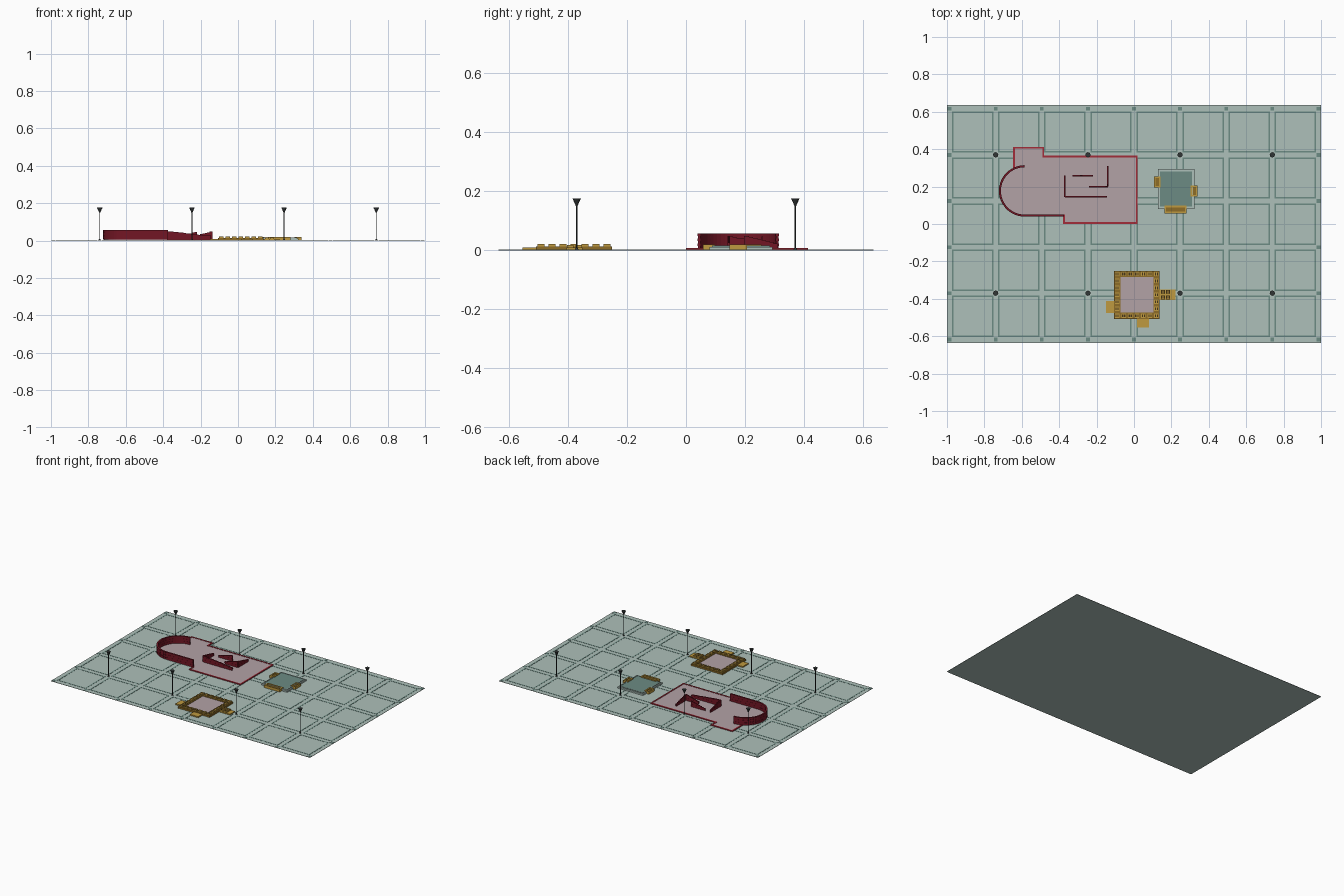
import bpy, bmesh
from math import sin, cos, pi, radians, hypot, atan2
from mathutils import Matrix, Vector

if "Cube" in bpy.data.objects:
    bpy.data.objects.remove(bpy.data.objects["Cube"])


def material(name, r, g, b):
    m = bpy.data.materials.new(name)
    m.use_nodes = True
    m.diffuse_color = (r, g, b, 1)
    m.node_tree.nodes["Principled BSDF"].inputs["Base Color"].default_value = (r, g, b, 1)
    return m


PALE = material("pale green paving", 0.42, 0.53, 0.49)
TEAL = material("dull teal", 0.15, 0.26, 0.23)
PINK = material("dusty pink floor", 0.45, 0.36, 0.38)
RED = material("kerb red", 0.36, 0.025, 0.04)
WINE = material("wine red brick", 0.17, 0.008, 0.018)
GOLD = material("gold stone", 0.52, 0.32, 0.05)
BROWN = material("dark gold", 0.27, 0.15, 0.02)
SHADE = material("brown opening", 0.06, 0.035, 0.01)
IRON = material("dark iron", 0.03, 0.035, 0.035)


def box(bm, x0, x1, y0, y1, z0, z1, mat=0):
    """Axis-aligned block given by its limits."""
    size = Matrix.Diagonal((x1 - x0, y1 - y0, z1 - z0, 1))
    place = Matrix.Translation(((x0 + x1) / 2, (y0 + y1) / 2, (z0 + z1) / 2))
    made = bmesh.ops.create_cube(bm, size=1, matrix=place @ size)
    for f in {f for v in made["verts"] for f in v.link_faces}:
        f.material_index = mat


def finish(name, bm, *mats):
    mesh = bpy.data.meshes.new(name)
    bm.to_mesh(mesh)
    bm.free()
    for m in mats:
        mesh.materials.append(m)
    obj = bpy.data.objects.new(name, mesh)
    bpy.context.collection.objects.link(obj)
    return obj


def slab(name, points, z0, z1, mat):
    """Flat plate extruded from an outline."""
    bm = bmesh.new()
    face = bm.faces.new([bm.verts.new((x, y, z0)) for x, y in points])
    up = bmesh.ops.extrude_face_region(bm, geom=[face])["geom"]
    bmesh.ops.translate(bm, vec=(0, 0, z1 - z0),
                        verts=[v for v in up if isinstance(v, bmesh.types.BMVert)])
    bmesh.ops.recalc_face_normals(bm, faces=bm.faces)
    return finish(name, bm, mat)


def strip(bm, a, b, width, z0, z1):
    """Straight bar between two plan points."""
    a, b = Vector(a), Vector(b)
    d, c = b - a, (a + b) / 2
    m = (Matrix.Translation((c.x, c.y, (z0 + z1) / 2)) @ Matrix.Rotation(atan2(d.y, d.x), 4, "Z")
         @ Matrix.Diagonal((d.length, width, z1 - z0, 1)))
    bmesh.ops.create_cube(bm, size=1, matrix=m)


def brick_wall(name, path, width, start, end, base=0.006, course=0.0085):
    """Wall of stacked bricks; its height runs from start to end along the path."""
    bm = bmesh.new()
    path = [Vector(p) for p in path]
    total = sum((b - a).length for a, b in zip(path, path[1:]))
    run = 0
    for a, b in zip(path, path[1:]):
        seg = (b - a).length
        count = max(1, round(seg / 0.013))
        for i in range(count):
            p, q = a.lerp(b, i / count), a.lerp(b, (i + 1) / count)
            top = start + (end - start) * (run + seg * (i + 0.5) / count) / total
            z, k = base, 0
            while z < top - 0.001:
                inset = 0.0 if k % 2 else 0.0015
                strip(bm, p, q, width - inset, z, min(z + course, top))
                z, k = z + course, k + 1
        run += seg
    return finish(name, bm, WINE)


# Paved ground with outlined square panels
CELL, HX, HY = 0.2465, 0.986, 0.617
bm = bmesh.new()
box(bm, -1, 1, -0.635, 0.635, 0, 0.002)
finish("paving", bm, PALE)

bm = bmesh.new()
GAP, LINE = 0.013, 0.008
for i in range(8):
    for j in range(5):
        x0, y0 = -HX + i * CELL + GAP, -HY + j * CELL + GAP
        x1, y1 = x0 + CELL - 2 * GAP, y0 + CELL - 2 * GAP
        for a, b in ((x0, x0 + LINE), (x1 - LINE, x1)):
            box(bm, a, b, y0, y1, 0.0005, 0.003)
        for a, b in ((y0, y0 + LINE), (y1 - LINE, y1)):
            box(bm, x0 + LINE, x1 - LINE, a, b, 0.0005, 0.003)
# Small corner studs along the border
for i in range(9):
    for j in range(6):
        if i in (0, 8) or j in (0, 5):
            x, y = -HX + i * CELL, -HY + j * CELL
            box(bm, x - 0.01, x + 0.01, y - 0.01, y + 0.01, 0.0005, 0.003)
finish("panel_outlines", bm, TEAL)

# Street lamps: base, pole and flared head
for i in range(4):
    for y in (-0.37, 0.37):
        bm = bmesh.new()
        for r0, r1, z0, z1 in ((0.006, 0.004, 0.002, 0.008), (0.0022, 0.0022, 0.002, 0.152),
                               (0.003, 0.013, 0.15, 0.173), (0.014, 0.014, 0.173, 0.176)):
            bmesh.ops.create_cone(bm, cap_ends=True, segments=12, radius1=r0, radius2=r1,
                                  depth=z1 - z0, matrix=Matrix.Translation((0, 0, (z0 + z1) / 2)))
        lamp = finish("street_lamp", bm, IRON)
        lamp.location = (-HX + CELL * (1 + 2 * i), y, 0)

# Large hall: floor with a round end
CX, CY, R = -0.585, 0.177, 0.132


def arc(a0, a1, n):
    return [(CX + R * cos(radians(a0 + (a1 - a0) * k / n)),
             CY + R * sin(radians(a0 + (a1 - a0) * k / n))) for k in range(n + 1)]


outline = [(-0.375, 0.045), (-0.375, 0.005), (0.015, 0.005), (0.015, 0.36), (-0.485, 0.36),
           (-0.485, 0.408), (-0.642, 0.408), (-0.642, 0.296)]
slab("hall_floor", outline + arc(117, 270, 20), 0.001, 0.006, PINK)

bm = bmesh.new()
for a, b in zip(outline, outline[1:]):
    d = (Vector(b) - Vector(a)).normalized() * 0.005
    strip(bm, Vector(a) - d, Vector(b) + d, 0.01, 0.001, 0.008)
finish("hall_kerb", bm, RED)

# Tall curved wall and low broken inner walls
brick_wall("round_wall", arc(90, 270, 26) + [(-0.375, 0.045)], 0.011, 0.057, 0.057)
brick_wall("inner_wall_long", [(-0.37, 0.145), (-0.145, 0.145)], 0.009, 0.05, 0.026)
brick_wall("inner_wall_left", [(-0.37, 0.145), (-0.37, 0.26)], 0.009, 0.05, 0.022)
brick_wall("inner_wall_back", [(-0.33, 0.258), (-0.22, 0.258)], 0.006, 0.02, 0.048)
brick_wall("inner_wall_right", [(-0.14, 0.2), (-0.14, 0.31)], 0.007, 0.05, 0.022)
brick_wall("inner_wall_short", [(-0.14, 0.2), (-0.24, 0.2)], 0.008, 0.05, 0.022)


def frame(bm, x0, x1, y0, y1, w, z0, z1, mat=0):
    """Rectangular ring of four bars."""
    for a, b in ((x0, x0 + w), (x1 - w, x1)):
        box(bm, a, b, y0, y1, z0, z1, mat)
    for a, b in ((y0, y0 + w), (y1 - w, y1)):
        box(bm, x0 + w, x1 - w, a, b, z0, z1, mat)


def merlon(bm, x, y, s, z0, z1):
    """Block with a pair of dark slots on top."""
    box(bm, x - s, x + s, y - s, y + s, z0, z1, 0)
    for k in (-1, 1):
        c = x + k * s * 0.45
        box(bm, c - s * 0.25, c + s * 0.25, y - s * 0.6, y + s * 0.6, z1, z1 + 0.0006, 2)


# Gold court with battlements
X0, X1, Y0, Y1 = -0.107, 0.137, -0.508, -0.25
bm = bmesh.new()
box(bm, X0 + 0.02, X1 - 0.02, Y0 + 0.02, Y1 - 0.02, 0.001, 0.01)
finish("court_floor", bm, PINK)

bm = bmesh.new()
frame(bm, X0, X1, Y0, Y1, 0.034, 0.001, 0.013, 1)
N = 7
for k in range(N):
    x = X0 + 0.017 + (X1 - X0 - 0.034) * k / (N - 1)
    y = Y0 + 0.017 + (Y1 - Y0 - 0.034) * k / (N - 1)
    for yy in (Y0 + 0.017, Y1 - 0.017):
        merlon(bm, x, yy, 0.012, 0.013, 0.021)
    if 0 < k < N - 1:
        for xx in (X0 + 0.017, X1 - 0.017):
            merlon(bm, xx, y, 0.012, 0.013, 0.021)
finish("court_wall", bm, GOLD, BROWN, SHADE)

# Stepped entrances of the court
bm = bmesh.new()
box(bm, -0.15, X0, -0.475, -0.412, 0.001, 0.01)
box(bm, 0.015, 0.08, -0.553, Y0, 0.001, 0.01)
box(bm, X1, 0.222, -0.405, -0.35, 0.001, 0.009)
for x in (0.155, 0.182):
    for y in (-0.392, -0.363):
        merlon(bm, x, y, 0.011, 0.009, 0.018)
finish("court_entrances", bm, GOLD, BROWN, SHADE)

# Small teal pavilion
bm = bmesh.new()
box(bm, 0.135, 0.315, 0.09, 0.285, 0.001, 0.015, 1)
frame(bm, 0.127, 0.323, 0.08, 0.293, 0.008, 0.001, 0.012, 0)
frame(bm, 0.135, 0.315, 0.088, 0.285, 0.005, 0.002, 0.017, 0)
finish("pavilion", bm, PALE, TEAL)

# Gold porches around the pavilion
bm = bmesh.new()
for x0, x1, y0, y1 in ((0.107, 0.143, 0.195, 0.255), (0.303, 0.34, 0.147, 0.207),
                       (0.162, 0.282, 0.057, 0.098)):
    box(bm, x0, x1, y0, y1, 0.001, 0.012, 0)
    frame(bm, x0, x1, y0, y1, 0.009, 0.012, 0.02, 0)
    box(bm, x0 + 0.009, x1 - 0.009, y0 + 0.009, y1 - 0.009, 0.012, 0.014, 1)
finish("pavilion_porches", bm, GOLD, BROWN)
